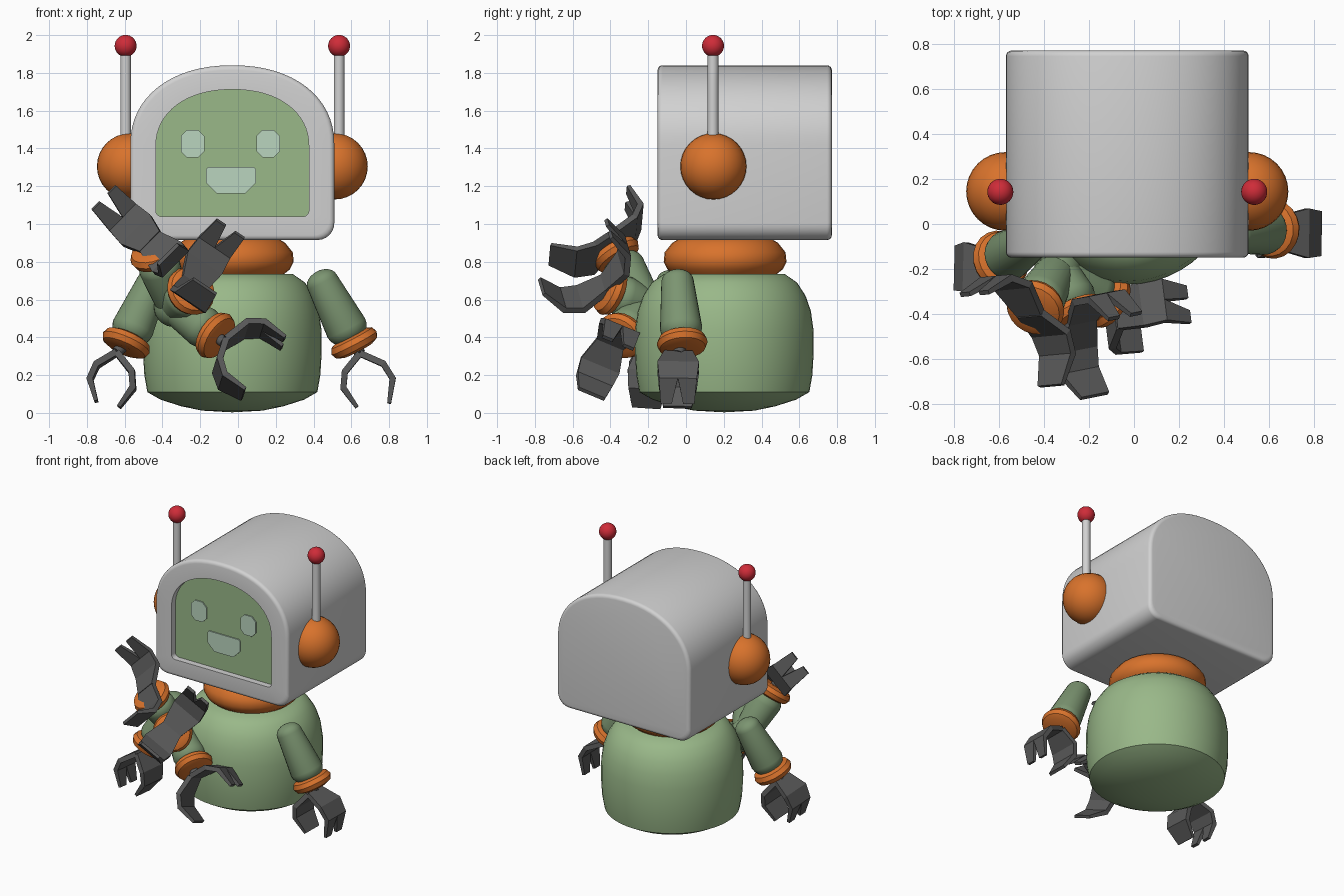
import bpy, bmesh
from math import sin, cos, pi, radians
from mathutils import Vector as V

if "Cube" in bpy.data.objects:
    bpy.data.objects.remove(bpy.data.objects["Cube"])


def material(name, rgb):
    m = bpy.data.materials.new(name)
    m.use_nodes = True
    m.diffuse_color = (*rgb, 1)
    m.node_tree.nodes["Principled BSDF"].inputs["Base Color"].default_value = (*rgb, 1)
    return m


GREEN = material("sage_green", (.32, .48, .25))
ARM_GREEN = material("dark_sage", (.2, .3, .165))
GREY = material("light_grey", (.64, .64, .64))
ORANGE = material("orange", (.69, .17, .025))
RED = material("red", (.62, .025, .04))
DARK = material("dark_grey", (.1, .1, .1))
MINT = material("pale_mint", (.49, .66, .52))


def finish(bm, name, mats, smooth=True):
    bmesh.ops.remove_doubles(bm, verts=bm.verts, dist=1e-5)
    bmesh.ops.recalc_face_normals(bm, faces=bm.faces)
    me = bpy.data.meshes.new(name)
    bm.to_mesh(me)
    bm.free()
    for m in mats:
        me.materials.append(m)
    if smooth:
        me.shade_smooth()
        me.set_sharp_from_angle(angle=radians(35))
    ob = bpy.data.objects.new(name, me)
    bpy.context.collection.objects.link(ob)
    return ob


def skin(bm, loops, cap=True):
    """Join matching rings of points; return the last cap."""
    rings = [[bm.verts.new(p) for p in loop] for loop in loops]
    n = len(rings[0])
    for a, b in zip(rings, rings[1:]):
        for i in range(n):
            j = (i + 1) % n
            bm.faces.new((a[i], a[j], b[j], b[i]))
    if cap:
        bm.faces.new(rings[0])
        return bm.faces.new(rings[-1])


def revolve(name, profile, base, axis, mat, n=32):
    """Turn (radius, height) points around an axis through base."""
    base, axis = V(base), V(axis).normalized()
    u = axis.orthogonal().normalized()
    v = axis.cross(u)
    bm = bmesh.new()
    skin(bm, [[base + axis * h + (u * cos(t) + v * sin(t)) * r
               for t in (2 * pi * i / n for i in range(n))] for r, h in profile], cap=False)
    return finish(bm, name, [mat])


def ball(name, centre, r, mat):
    revolve(name, [(r * sin(pi * i / 16), -r * cos(pi * i / 16)) for i in range(17)],
            centre, (0, 0, 1), mat)


def rod(name, a, b, r, mat):
    d = V(b) - V(a)
    revolve(name, [(0, 0), (r, 0), (r, d.length), (0, d.length)], a, d, mat, 16)


MID = -.03  # centre line of head and body

# Body and neck
revolve("body", [(0, .003), (.16, .012), (.27, .035), (.38, .07), (.45, .11), (.466, .2),
                 (.473, .32), (.472, .44), (.458, .54), (.43, .62), (.385, .69), (.32, .735), (0, .745)],
        (MID, .203, 0), (0, 0, 1), GREEN, 48)
revolve("neck", [(0, .72), (.255, .72), (.305, .76), (.325, .8), (.32, .85), (.28, .9), (.23, .93), (0, .93)],
        (MID, .207, 0), (0, 0, 1), ORANGE)


# Head: arched shell with rounded rims and a recessed face
def arch(y, half, low, spring, top, r, inset=0):
    half, low, top = half - inset, low + inset, top - inset
    pts = []
    for sx, start in ((-1, pi), (1, 1.5 * pi)):
        for i in range(7):
            t = start + i * pi / 12
            pts.append(V((MID + sx * (half - r) + r * cos(t), y, low + r + r * sin(t))))
    for i in range(33):
        t = pi * i / 32
        c, s = cos(t), sin(t)
        pts.append(V((MID + half * abs(c) ** .92 * (1 if c > 0 else -1), y,
                      spring + (top - spring) * abs(s) ** .92)))
    return pts


OUTER = (.54, .915, 1.42, 1.84, .09)
FACE = (.405, 1.04, 1.41, 1.712, .03)
EDGE = .025
steps = [i * pi / 8 for i in range(5)]
loops = [arch(.772 - EDGE * (1 - cos(t)), *OUTER, EDGE * (1 - sin(t))) for t in steps]
loops += [arch(-.15 + EDGE * (1 - cos(t)), *OUTER, EDGE * (1 - sin(t))) for t in reversed(steps)]
loops += [arch(-.15, *FACE), arch(-.105, *FACE)]
bm = bmesh.new()
skin(bm, loops).material_index = 1
finish(bm, "head", [GREY, GREEN])


# Eyes and mouth: thin plates with clipped corners
def plate(name, x, z, w, h, top_cut, low_cut):
    a, b = top_cut, low_cut
    outline = [(-w, -h + b), (-w + b, -h), (w - b, -h), (w, -h + b),
               (w, h - a), (w - a, h), (-w + a, h), (-w, h - a)]
    bm = bmesh.new()
    skin(bm, [[V((x + px, y, z + pz)) for px, pz in outline] for y in (-.104, -.113)])
    finish(bm, name, [MINT], smooth=False)


for side, label in ((-1, "right"), (1, "left")):
    plate(label + "_eye", MID - .01 + side * .2, 1.425, .062, .073, .032, .032)
plate("mouth", MID - .007, 1.232, .132, .07, .012, .055)

# Ears and antennas
for side, label in ((-1, "right"), (1, "left")):
    x = MID + side * .565
    ball(label + "_ear", (MID + side * .542, .145, 1.305), .175, ORANGE)
    rod(label + "_antenna", (x, .143, 1.4), (x, .143, 1.92), .028, GREY)
    ball(label + "_antenna_tip", (x, .143, 1.943), .058, RED)


# Hands: a plain finger opposing one with a split end
def finger(bm, base, tip, away, w, split):
    d = tip - base
    size = d.length
    d.normalize()
    out = (away - d * away.dot(d)).normalized()
    path = [base + (d * a + out * o) * size for a, o in ((0, 0), (.36, .26), (.66, .27), (1, 0))]

    def section(i, lo, hi):
        tangent = (path[min(i + 1, 3)] - path[max(i - 1, 0)]).normalized()
        nrm = tangent.cross(w) * (.01 if i == 3 else .017)
        p = path[i]
        return [p + w * lo + nrm, p + w * hi + nrm, p + w * hi - nrm, p + w * lo - nrm]

    skin(bm, [section(0, -.075, .075), section(1, -.11, .11), section(2, -.1, .1)])
    if split:
        skin(bm, [section(2, -.1, 0), section(3, -.09, -.03)])
        skin(bm, [section(2, 0, .1), section(3, .03, .09)])
    else:
        skin(bm, [section(2, -.1, .1), section(3, -.075, .075)])


def arm(name, shoulder, cuff, palm, split_tip, plain_tip):
    shoulder, cuff, palm, t1, t2 = map(V, (shoulder, cuff, palm, split_tip, plain_tip))
    d = cuff - shoulder
    n = d.length
    r0, r1 = .086, .112
    prof = [(r0 * sin(i * pi / 12), -r0 * .7 * cos(i * pi / 12)) for i in range(7)]
    prof += [(r1 * cos(i * pi / 12), n - .09 + .09 * sin(i * pi / 12)) for i in range(7)]
    revolve(name + "_arm", prof, shoulder, d, ARM_GREEN, 24)
    revolve(name + "_cuff", [(0, -.04), (.085, -.045), (.122, -.03), (.135, 0), (.122, .03), (.085, .045), (0, .04)],
            cuff, d, ORANGE, 20)
    rod(name + "_wrist", cuff, palm, .03, DARK)
    w = (t1 - palm).cross(t2 - palm).normalized()
    bm = bmesh.new()
    finger(bm, palm, t1, t1 - t2, w, True)
    finger(bm, palm, t2, t2 - t1, w, False)
    finish(bm, name + "_hand", [DARK], smooth=False)


# Two side arms, then three arms sharing one shoulder
arm("left", (.445, -.045, .695), (.615, -.02, .37), (.645, -.04, .315), (.8, -.045, .05), (.63, -.045, .03))
arm("right", (-.45, -.07, .69), (-.592, -.16, .37), (-.642, -.19, .32), (-.75, -.205, .06), (-.63, -.21, .03))
JOINT = (-.34, -.2, .56)
ball("shared_shoulder", JOINT, .105, ARM_GREEN)
arm("upper", JOINT, (-.44, -.37, .84), (-.46, -.4, .9), (-.71, -.31, 1.14), (-.37, -.72, .84))
arm("middle", JOINT, (-.25, -.4, .645), (-.235, -.43, .68), (-.04, -.41, .975), (-.175, -.765, .67))
arm("lower", JOINT, (-.12, -.34, .41), (-.07, -.4, .37), (.24, -.36, .37), (.03, -.5, .1))
